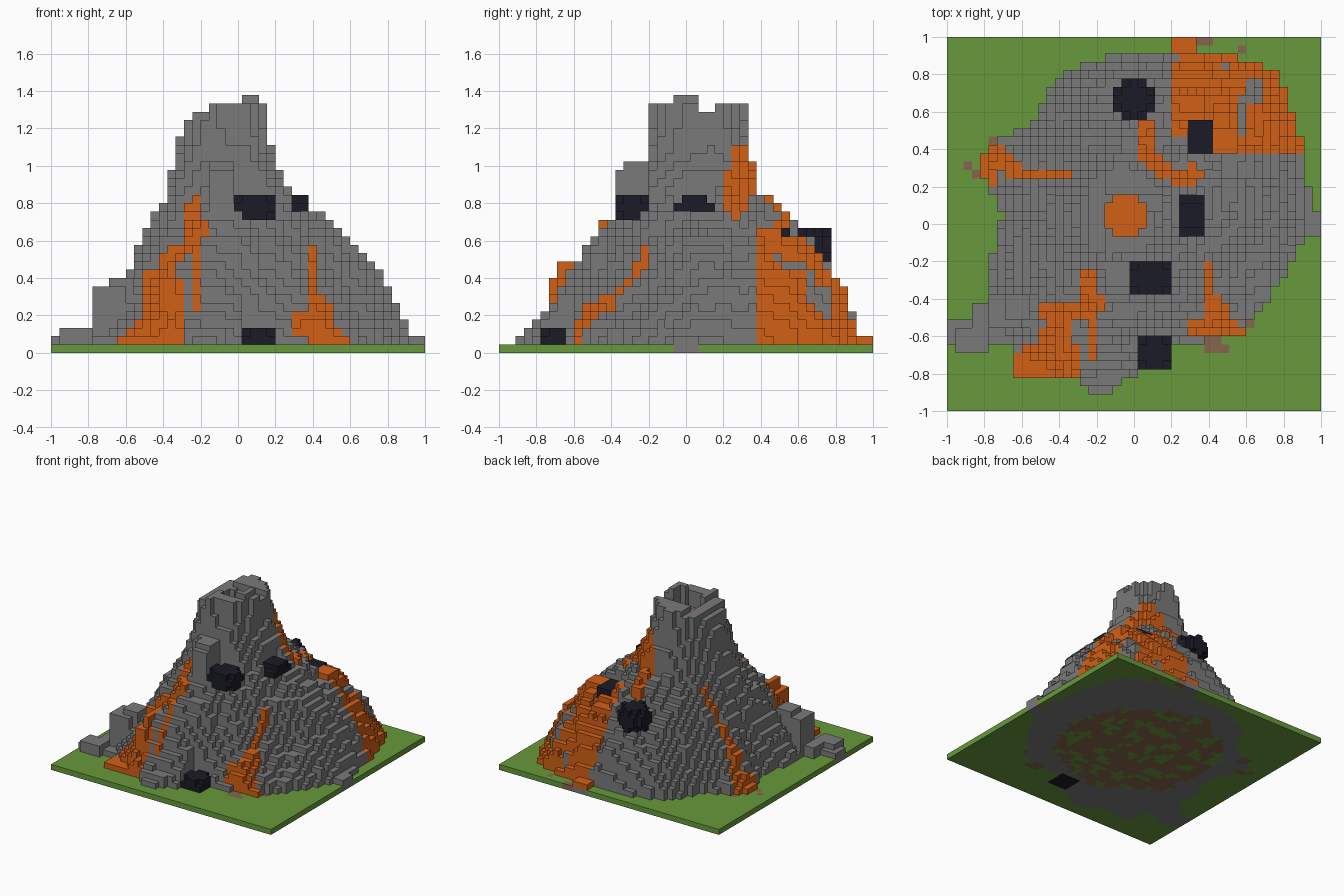
import bpy, math
from mathutils import Vector, noise

cube = bpy.data.objects.get("Cube")
if cube:
    bpy.data.objects.remove(cube, do_unlink=True)

N = 45
V = 2 / N
CENTRE = Vector((-0.05, 0.04))


def material(name, rgb):
    m = bpy.data.materials.new(name)
    m.use_nodes = True
    m.diffuse_color = (*rgb, 1)
    m.node_tree.nodes["Principled BSDF"].inputs["Base Color"].default_value = (*rgb, 1)
    return m


# Each part is a set of voxels in one colour
PARTS = {
    "mountain_rock": material("rock grey", (0.195, 0.195, 0.195)),
    "lava_flows": material("lava orange", (0.65, 0.115, 0.008)),
    "grass_plate": material("grass green", (0.138, 0.32, 0.045)),
    "dark_boulders": material("boulder black", (0.011, 0.011, 0.02)),
    "soil": material("soil brown", (0.24, 0.13, 0.075)),
}

# Mountain contours: height, then radius in percent at equal angle steps from +x
CONTOURS = [
    (0.09, (98, 102, 112, 94, 86, 84, 70, 83, 65, 77, 92, 93, 87, 73, 85, 90)),
    (0.35, (83, 91, 97, 86, 77, 70, 57, 62, 52, 60, 68, 78, 69, 57, 59, 62)),
    (0.58, (67, 71, 78, 68, 58, 55, 48, 48, 46, 50, 55, 58, 55, 46, 48, 50)),
    (0.82, (35, 37, 39, 37, 36, 35, 35, 35, 33, 35, 37, 35, 35, 35, 33, 33)),
    (1.10, (21, 23, 28, 30, 30, 29, 28, 28, 27, 28, 28, 26, 22, 24, 23, 22)),
    (1.24, (19, 20, 25, 27, 28, 27, 26, 25, 23, 25, 26, 24, 20, 21, 20, 19)),
]

# Outcrops: x range, y range, top
OUTCROPS = [
    (-0.78, -0.60, -0.56, -0.38, 0.36), (-0.69, -0.56, -0.50, -0.36, 0.40),
    (-1.0, -0.6, -0.64, -0.50, 0.09), (-0.95, -0.78, -0.69, -0.55, 0.13),
    (-0.87, -0.6, -0.55, -0.42, 0.13), (-0.29, -0.07, -0.87, -0.8, 0.13),
    (0.85, 1.0, -0.07, 0.07, 0.09), (-0.25, -0.11, -0.91, -0.8, 0.09),
    (-0.16, -0.02, -0.38, -0.2, 0.98), (-0.16, -0.02, -0.33, -0.2, 1.02),
    (0.02, 0.11, -0.07, 0.07, 1.38), (-0.42, -0.33, -0.73, -0.6, 0.40),
    (-0.38, -0.33, -0.69, -0.5, 0.49), (0.2, 0.33, 0.87, 1.0, 0.09),
    (0.42, 0.55, 0.37, 0.51, 0.67), (0.29, 0.6, -0.6, -0.5, 0.09),
    (-0.64, -0.29, -0.82, -0.64, 0.09),
]

# Lava streams: half width and path
STREAMS = [
    (0.04, [(0.05, 0.55), (0.05, 0.40), (0.15, 0.28), (0.3, 0.23), (0.33, 0.28)]),
    (0.028, [(-0.35, 0.27), (-0.67, 0.28)]),
    (0.05, [(-0.67, 0.32), (-0.76, 0.38), (-0.79, 0.24)]),
    (0.045, [(-0.25, -0.27), (-0.22, -0.38), (-0.29, -0.47)]),
    (0.028, [(-0.2, -0.4), (-0.22, -0.7)]),
    (0.028, [(0.4, -0.22), (0.4, -0.45)]),
    (0.06, [(0.44, -0.44), (0.46, -0.53)]),
]
LAVA_FIELDS = [(0.2, 0.92, 0.38, 0.92), (0.2, 0.33, 0.8, 1.0), (-0.51, -0.33, -0.65, -0.42),
               (-0.64, -0.29, -0.82, -0.64), (0.29, 0.6, -0.6, -0.53)]

# Boulders: centre and half size
BOULDERS = [
    ((0.089, -0.289, 0.78), (0.12, 0.10, 0.08)), ((0.311, 0.044, 0.785), (0.08, 0.11, 0.05)),
    ((0.355, 0.467, 0.60), (0.08, 0.10, 0.08)), ((0.0, 0.667, 0.58), (0.12, 0.12, 0.10)),
    ((0.111, -0.689, 0.022), (0.10, 0.10, 0.12)),
]
SOIL_SPOTS = [(0.38, 0.98), (0.58, 0.93), (-0.75, 0.43), (-0.89, 0.31), (-0.84, 0.27),
              (0.62, -0.53), (0.43, -0.63), (0.48, -0.67)]


def inside(p, box):
    return box[0] < p.x < box[1] and box[2] < p.y < box[3]


def near_path(p, path, width):
    for a, b in zip(map(Vector, path), map(Vector, path[1:])):
        t = max(0, min(1, (p - a).dot(b - a) / (b - a).length_squared))
        if (p - a.lerp(b, t)).length < width:
            return True
    return False


def in_stream(p):
    return any(near_path(p, path, w) for w, path in STREAMS)


def grain(p, scale, seed):
    return noise.noise(Vector((p.x * scale, p.y * scale, seed)))


def in_crater(p):
    return (p - CENTRE).length < 0.115


def mountain_height(p):
    d = p - CENTRE
    r, a = d.length, (math.atan2(d.y, d.x) / math.tau) % 1 * 16
    i, f = int(a) % 16, a % 1
    rings = [(z, ((1 - f) * c[i] + f * c[(i + 1) % 16]) / 100) for z, c in CONTOURS]
    h = 0
    if in_crater(p):
        return 1.2
    if r <= rings[-1][1]:
        # Crater rim, lower on one side
        h = 1.24 if p.x < -0.24 else 1.29 if p.x < -0.16 or 0.07 < p.y < 0.15 else 1.33
    else:
        for (z0, r0), (z1, r1) in zip(rings, rings[1:]):
            if r1 < r <= r0:
                h = z0 + (z1 - z0) * (r0 - r) / (r0 - r1)
                # Rough gullies and ledges, with the +x streams standing proud
                h += 0.055 * grain(p, 9, 1) + 0.04 * grain(p, 19, 4)
                h = max(h + 0.05 * (p.x > 0 and in_stream(p)), 0.09)
    for box in OUTCROPS:
        if inside(p, box):
            h = max(h, box[4])
    return h


def is_lava(p):
    if in_crater(p) or in_stream(p):
        return True
    if inside(p, (0.62, 0.71, 0.64, 0.8)) or inside(p, (0.2, 0.3, 0.36, 0.48)):
        return False
    return any(inside(p, b) for b in LAVA_FIELDS) and grain(p, 13, 7) > -0.36


def ground_part(p, h):
    if any(max(abs(p.x - x), abs(p.y - y)) < 0.04 for x, y in SOIL_SPOTS):
        return "soil"
    if h == 0:
        return "grass_plate"
    if (p - Vector((0, 0.05))).length < 0.62 + 0.1 * grain(p, 5, 2):
        return "soil" if grain(p, 10, 3) > -0.14 else "grass_plate"
    return "mountain_rock"


# Fill the voxel columns
cells = {}
for i in range(N):
    for j in range(N):
        p = Vector(((i + 0.5) * V - 1, (j + 0.5) * V - 1))
        h = mountain_height(p)
        cells[i, j, 0] = ground_part(p, h)
        part = "lava_flows" if is_lava(p) else "mountain_rock"
        levels = round(h / V)
        for k in range(1, levels):
            cells[i, j, k] = part
        # Boulders sit in the slope with nothing above them
        for c, s in BOULDERS:
            stack = [k for k in range(22) if sum(
                ((x - c[n]) / s[n]) ** 2 for n, x in enumerate((p.x, p.y, (k + 0.5) * V))) < 1.08]
            for k in stack:
                cells[i, j, k] = "dark_boulders"
            if stack:
                for k in range(stack[-1] + 1, levels):
                    del cells[i, j, k]


def build(name, mat):
    """Mesh the exposed faces of one part's voxels."""
    verts, faces = {}, []
    for cell, part in cells.items():
        if part != name:
            continue
        for axis in range(3):
            for side in (0, 1):
                other = list(cell)
                other[axis] += 2 * side - 1
                if tuple(other) in cells:
                    continue
                face = []
                for du, dv in ((0, 0), (1, 0), (1, 1), (0, 1)):
                    corner = list(cell)
                    corner[axis] += side
                    corner[(axis + 1) % 3] += du
                    corner[(axis + 2) % 3] += dv
                    face.append(verts.setdefault(tuple(corner), len(verts)))
                faces.append(face if side else face[::-1])
    mesh = bpy.data.meshes.new(name)
    mesh.from_pydata([(x * V - 1, y * V - 1, z * V) for x, y, z in verts], [], faces)
    mesh.materials.append(mat)
    bpy.context.collection.objects.link(bpy.data.objects.new(name, mesh))


for part_name, part_material in PARTS.items():
    build(part_name, part_material)
